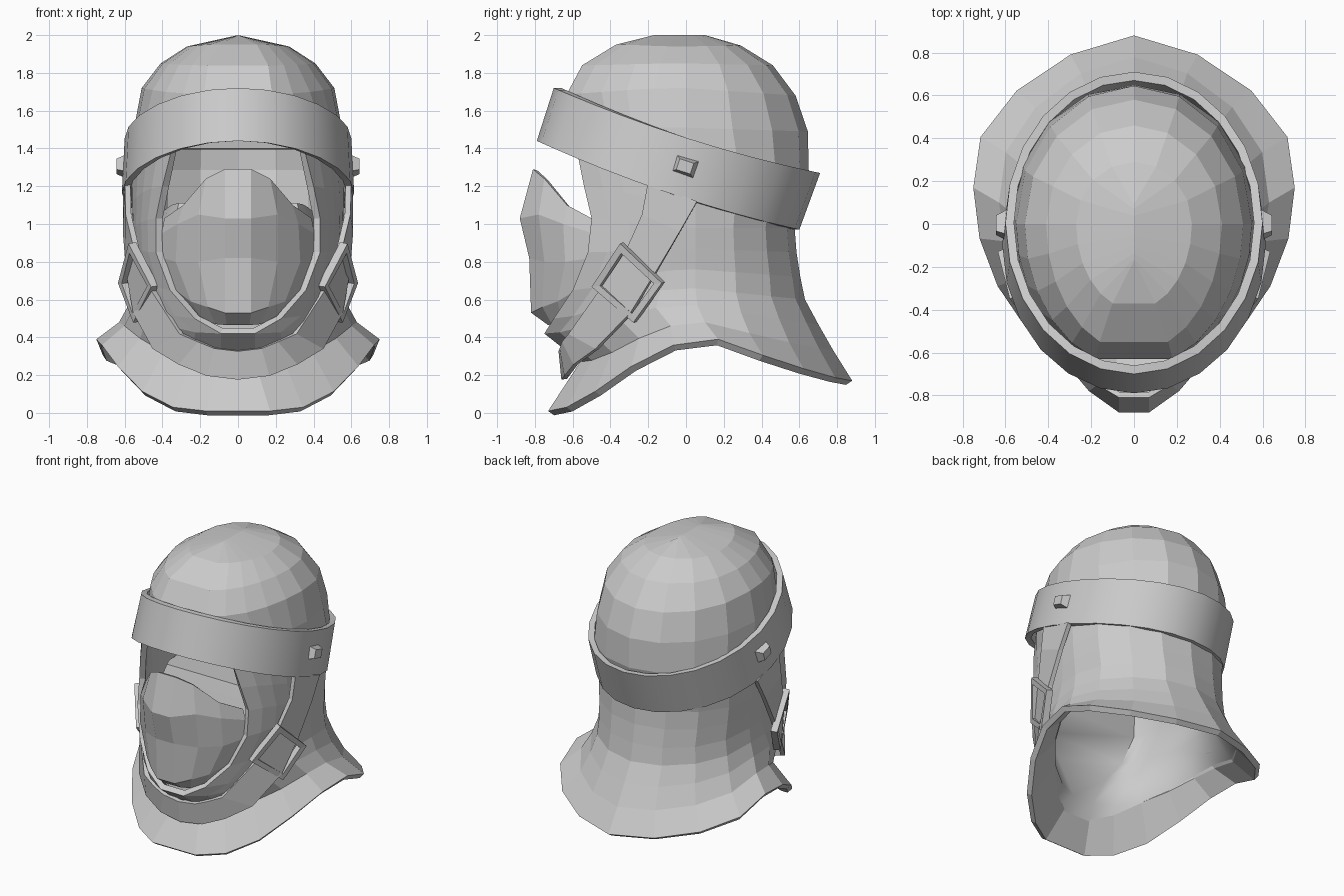
import bpy, bmesh, math
from mathutils import Vector, Matrix

if "Cube" in bpy.data.objects:
    bpy.data.objects.remove(bpy.data.objects["Cube"])

grey = bpy.data.materials.new("light_grey")
grey.diffuse_color = (0.6, 0.6, 0.6, 1)
grey.use_nodes = True
grey.node_tree.nodes["Principled BSDF"].inputs["Base Color"].default_value = grey.diffuse_color


def finish(name, bm, thick=0, offset=-1, smooth=0):
    me = bpy.data.meshes.new(name)
    bm.to_mesh(me)
    bm.free()
    ob = bpy.data.objects.new(name, me)
    bpy.context.collection.objects.link(ob)
    me.materials.append(grey)
    if thick:
        mod = ob.modifiers.new("thickness", 'SOLIDIFY')
        mod.thickness, mod.offset = thick, offset
    if smooth:
        bpy.ops.object.select_all(action='DESELECT')
        ob.select_set(True)
        bpy.context.view_layer.objects.active = ob
        bpy.ops.object.shade_smooth_by_angle(angle=math.radians(smooth))
    return ob


def sheet(rows, wrap=False, skip=lambda i, j: False):
    """Skin rows of points; rows run downwards, points run counter-clockwise."""
    bm = bmesh.new()
    vs = [[bm.verts.new(p) for p in row] for row in rows]
    n = len(rows[0])
    for i in range(len(rows) - 1):
        for j in range(n if wrap else n - 1):
            k = (j + 1) % n
            if not skip(i, j):
                bm.faces.new((vs[i][j], vs[i + 1][j], vs[i + 1][k], vs[i][k]))
    return bm


def mirror_row(half):
    """Left copy of a right half, joined where x is zero."""
    return [(-x, y, z) for x, y, z in half if abs(x) > 1e-6]


# Hood: front edge (x, y, z), side (x, y, z), back (y, z), front and back pointedness
HOOD = [
    ((0, -.17, 2.0), (.0005, 0, 2.0), (.10, 2.0), 1, 0),
    ((.10, -.37, 1.95), (.27, 0, 1.94), (.29, 1.945), 1, 0),
    ((.16, -.55, 1.84), (.41, 0, 1.85), (.46, 1.84), 1, 0),
    ((.18, -.63, 1.69), (.51, 0, 1.72), (.58, 1.68), 1, 0),
    ((.25, -.60, 1.53), (.55, 0, 1.51), (.645, 1.49), 1, 0),
    ((.35, -.58, 1.40), (.565, .05, 1.30), (.65, 1.28), 1, 0),
    ((.40, -.54, 1.20), (.565, .05, 1.12), (.60, 1.10), 1, 0),
    ((.435, -.50, 1.03), (.56, .05, .98), (.575, .98), 1, 0),
    ((.435, -.52, .85), (.55, .05, .87), (.585, .85), 1, 0),
    ((.36, -.60, .65), (.54, .05, .76), (.605, .72), 1, 0),
    ((.23, -.70, .50), (.55, .05, .66), (.63, .60), 1.15, .01),
    ((.09, -.75, .42), (.58, .06, .57), (.70, .47), 1.3, .02),
    ((.09, -.56, .27), (.63, .10, .48), (.78, .33), 1.25, .035),
    ((.17, -.73, .01), (.75, .17, .39), (.88, .17), 1.2, .05),
]


def hood_row(edge, side, back, p, q):
    (xe, ye, ze), (rx, sy, zs), (yb, zb) = edge, side, back
    ae = math.acos((xe / rx) ** (1 / p))
    depth = (sy - ye) / math.sin(ae)
    half = []
    for k in range(6):
        a = ae * (1 - k / 5)
        u = (math.sin(a) / math.sin(ae)) ** 1.3
        half.append((rx * math.cos(a) ** p, sy - depth * math.sin(a),
                     zs + (ze - zs) * (3 * u * u - 2 * u ** 3)))
    for k in range(1, 5):
        a = math.pi / 2 * k / 4
        s = math.sin(a)
        half.append(((rx + q / 2) * math.cos(a) if k < 4 else 0,
                     sy + (yb - sy) * s - q * math.sin(2 * a), zs + (zb - zs) * s))
    return half + [(-x, y, z) for x, y, z in half[-2::-1]]


rows = [hood_row(*r) for r in HOOD]
last = len(rows[0]) - 1
bm = sheet(rows, True, lambda i, j: j == last and 5 <= i < 11)  # face opening
bmesh.ops.remove_doubles(bm, verts=bm.verts, dist=0.004)
finish("hood", bm, 0.04)

# Lining: smooth pouch inside the hood, open at the bottom rim
lining = []
for i, scale, front in ((7, .72, -.42), (8, .87, -.47), (9, .88, -.5), (10, .88, -.52),
                        (12, .92, -.56), (13, .96, -.70)):
    lining.append([(x * scale, max(y * scale, front), z + (.08 if i == 7 else 0))
                   for x, y, z in rows[i]])
bm = sheet(lining, True)
bm.verts.ensure_lookup_table()
bm.faces.new(bm.verts[:last + 1])
finish("lining", bm, smooth=60)

# Headband: tilted ring with a rectangular section
SIDES = 24


def band_ring(rx, ry, cy, z_front, z_back):
    pts = []
    for k in range(SIDES):
        a = 2 * math.pi * k / SIDES
        s = math.sin(a)
        z = (z_front + z_back) / 2 + (z_back - z_front) / 2 * s - .04 * math.cos(a) ** 2
        pts.append((rx * math.cos(a), cy + ry * s, z))
    return pts


top_out, top_in = band_ring(.60, .705, .005, 1.72, 1.27), band_ring(.56, .665, .005, 1.72, 1.27)
low_out, low_in = band_ring(.615, .695, -.095, 1.44, .97), band_ring(.575, .655, -.095, 1.44, .97)
bm = sheet([top_in, top_out, low_out, low_in, top_in], True)
bmesh.ops.remove_doubles(bm, verts=bm.verts, dist=0.0001)
finish("headband", bm, smooth=35)

# Breathing mask: faceted shell with a flat centre ridge
MASK = [
    [(.07, -.81, 1.29), (.17, -.75, 1.24), (.29, -.63, 1.10), (.39, -.50, 1.03)],
    [(.07, -.88, 1.03), (.21, -.78, 1.05), (.32, -.65, 1.00), (.405, -.49, .95)],
    [(.07, -.83, .82), (.21, -.75, .80), (.33, -.64, .80), (.40, -.50, .82)],
    [(.07, -.82, .53), (.16, -.76, .56), (.25, -.68, .59), (.33, -.58, .65)],
    [(.06, -.73, .465), (.12, -.71, .47), (.19, -.66, .50), (.25, -.60, .54)],
]
finish("mask", sheet([mirror_row(r)[::-1] + r for r in MASK]), 0.025)

# Chin strap: upper and lower edges from the chin up to the headband
UPPER = [(0, -.645, .33), (.12, -.64, .345), (.20, -.63, .38), (.29, -.60, .42), (.43, -.45, .64),
         (.52, -.31, .86), (.565, -.23, 1.05), (.57, -.20, 1.22)]
LOWER = [(0, -.63, .18), (.16, -.615, .20), (.30, -.57, .26), (.43, -.46, .34), (.53, -.28, .53),
         (.565, -.15, .75), (.58, -.03, .96), (.58, .06, 1.12)]
finish("chin_strap", sheet([mirror_row(e)[::-1] + e for e in (UPPER, LOWER)]), 0.03, 1)

for side, word in ((1, "right"), (-1, "left")):
    # Strap buckle: square open frame
    bm = bmesh.new()
    corners = [(.56, -.34, .90), (.44, -.49, .67), (.535, -.27, .48), (.615, -.12, .69)]
    face = bm.faces.new([bm.verts.new((x * side, y, z)) for x, y, z in corners][::side])
    bm.normal_update()
    bmesh.ops.inset_region(bm, faces=[face], thickness=0.035,
                           use_boundary=True, use_even_offset=True)
    bmesh.ops.delete(bm, geom=[face], context='FACES')
    finish(word + "_buckle", bm, 0.045, 0)

    # Headband stud: tapered block, tilted with the band
    bm = bmesh.new()
    bmesh.ops.create_cube(bm, size=1)
    for v in bm.verts:
        taper = .6 if v.co.x > 0 else 1
        v.co = Vector((v.co.x * .06, v.co.y * .13 * taper, v.co.z * .10 * taper))
    bm.transform(Matrix.Translation((.613, -.005, 1.305)) @ Matrix.Rotation(math.radians(-18), 4, 'X'))
    if side < 0:
        bm.transform(Matrix.Scale(-1, 4, (1, 0, 0)))
        bmesh.ops.reverse_faces(bm, faces=bm.faces)
    finish(word + "_stud", bm)
